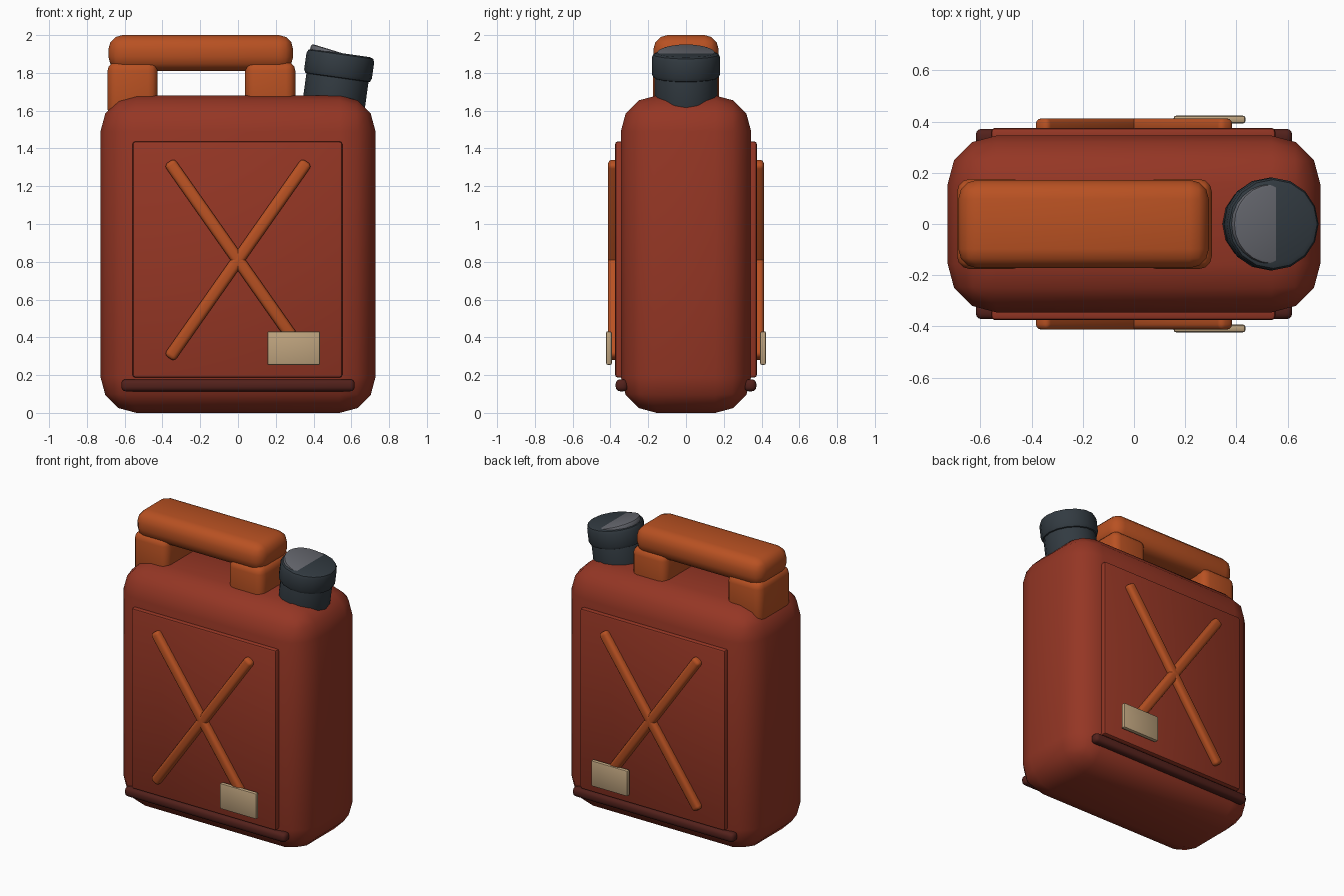
import bpy, math
from mathutils import Vector

if "Cube" in bpy.data.objects:
    bpy.data.objects.remove(bpy.data.objects["Cube"])


def material(name, rgb):
    m = bpy.data.materials.new(name)
    m.use_nodes = True
    m.diffuse_color = (*rgb, 1)
    m.node_tree.nodes["Principled BSDF"].inputs["Base Color"].default_value = (*rgb, 1)
    return m


RED = material("rust red", (0.30, 0.037, 0.018))
ORANGE = material("burnt orange", (0.48, 0.082, 0.016))
MAROON = material("dark maroon", (0.085, 0.015, 0.011))
SLATE = material("slate black", (0.032, 0.043, 0.053))
GREY = material("worn grey", (0.13, 0.135, 0.155))
TAN = material("tan label", (0.52, 0.37, 0.21))


def finish(obj, name, mat, bevel, segments):
    obj.name = name
    obj.data.materials.append(mat)
    bpy.ops.object.transform_apply(location=False, rotation=False, scale=True)
    mod = obj.modifiers.new("Bevel", 'BEVEL')
    mod.width = bevel
    mod.segments = segments
    mod.limit_method = 'ANGLE'
    mod.angle_limit = math.radians(40)
    bpy.ops.object.modifier_apply(modifier=mod.name)
    bpy.ops.object.shade_smooth_by_angle(angle=math.radians(40))
    return obj


def box(name, mat, center, size, bevel, segments=3, tilt=0):
    bpy.ops.mesh.primitive_cube_add(size=1, location=center, rotation=(0, tilt, 0))
    obj = bpy.context.object
    obj.scale = size
    return finish(obj, name, mat, bevel, segments)


def disc(name, mat, center, radius, depth, tilt, bevel, sides=16):
    bpy.ops.mesh.primitive_cylinder_add(vertices=sides, radius=radius, depth=depth,
                                        location=center, rotation=(0, tilt, 0))
    return finish(bpy.context.object, name, mat, bevel, 2)


# Can body
box("can_body", RED, (0, 0, 0.84), (1.456, 0.69, 1.68), 0.19)

# Carrying handle
box("handle_grip", ORANGE, (-0.197, 0, 1.905), (0.978, 0.345, 0.19), 0.075)
for side, x in (("right", -0.558), ("left", 0.171)):
    box("handle_post_" + side, ORANGE, (x, 0, 1.71), (0.266, 0.352, 0.30), 0.05)

# Tilted spout and cap
tilt = math.radians(8)
axis = Vector((math.sin(tilt), 0, math.cos(tilt)))
top = Vector((0.545, 0, 1.905))
disc("spout_neck", SLATE, top - axis * 0.2, 0.166, 0.32, tilt, 0.02)
disc("spout_cap", SLATE, top - axis * 0.068, 0.181, 0.136, tilt, 0.025)

# Wedge of the cap insert
lean = math.radians(17)
lid_axis = Vector((math.sin(lean), 0, math.cos(lean)))
disc("cap_insert", GREY, Vector((0.54, 0, 1.908)) - lid_axis * 0.025,
     0.157, 0.05, lean, 0.012, 24)

# Pressed panels, cross ribs, labels and base ridges on both broad sides
cross_angle = math.atan2(1.04, 0.73)
for side, s in (("front", -1), ("back", 1)):
    box("panel_" + side, RED, (-0.003, s * 0.345, 0.812), (1.11, 0.06, 1.25), 0.014, 2)
    for label, turn in (("rising", -1), ("falling", 1)):
        box(f"cross_rib_{label}_{side}", ORANGE, (0, s * 0.38, 0.81),
            (1.27, 0.066, 0.066), 0.022, 3, turn * cross_angle)
    box("label_" + side, TAN, (0.295, s * 0.408, 0.343), (0.28, 0.03, 0.178), 0.009, 2)
    box("base_ridge_" + side, MAROON, (0, s * 0.34, 0.146), (1.236, 0.064, 0.064), 0.024, 3)
